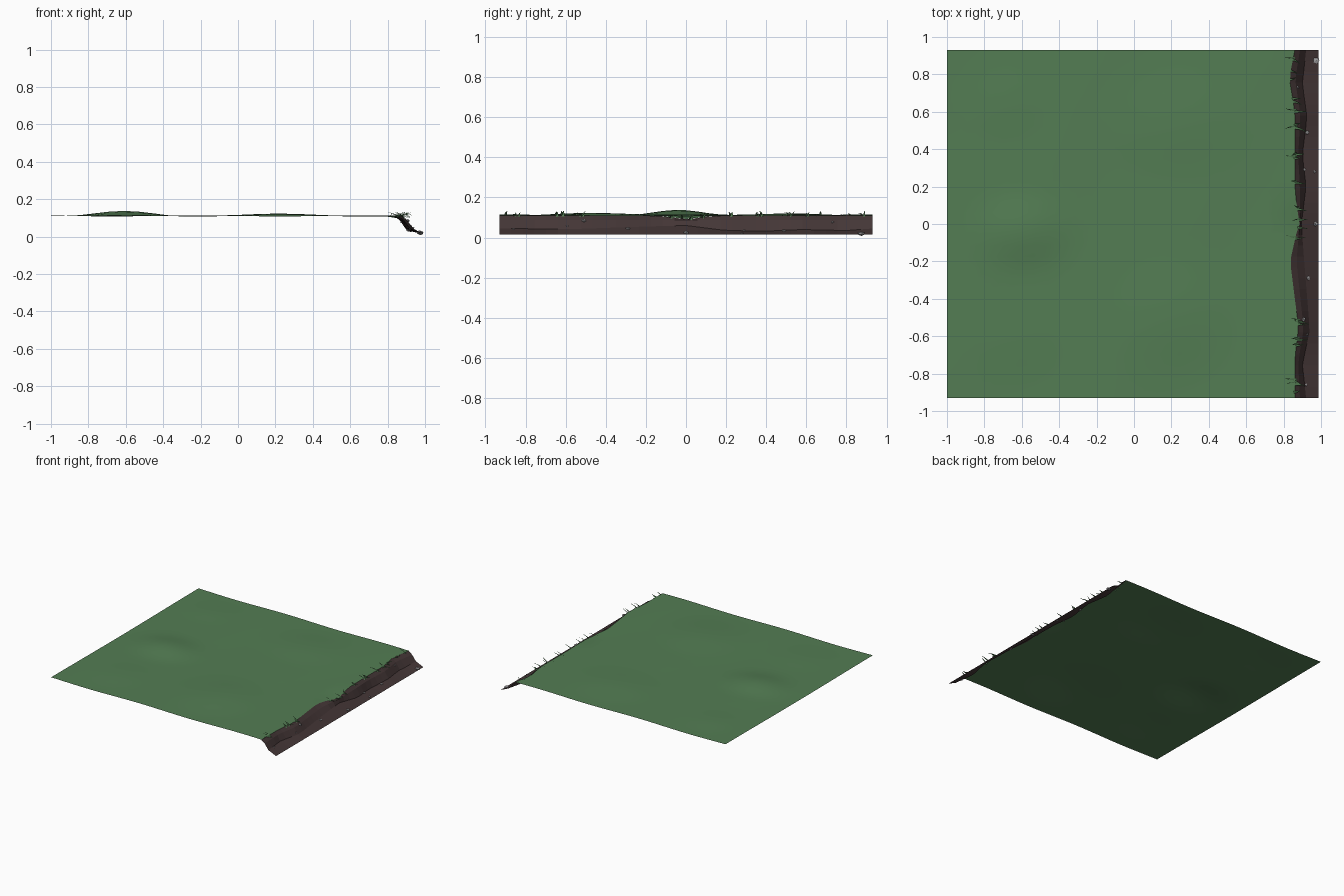
import bpy, bmesh, math, random
from mathutils import Vector

if "Cube" in bpy.data.objects:
    bpy.data.objects.remove(bpy.data.objects["Cube"])
random.seed(4)


def material(name, rgb):
    m = bpy.data.materials.new(name)
    m.diffuse_color = (*rgb, 1)
    m.use_nodes = True
    m.node_tree.nodes["Principled BSDF"].inputs["Base Color"].default_value = m.diffuse_color
    return m


GRASS = material("grass green", (0.087, 0.205, 0.087))
DIRT = material("dirt brown", (0.058, 0.037, 0.037))
STONE = material("stone grey", (0.33, 0.32, 0.33))


def finish(bm, name, mat, smooth):
    me = bpy.data.meshes.new(name)
    bm.to_mesh(me)
    bm.free()
    me.materials.append(mat)
    for p in me.polygons:
        p.use_smooth = smooth
    ob = bpy.data.objects.new(name, me)
    bpy.context.collection.objects.link(ob)
    return ob


def sheet(bm, rows):
    """Join rows of points into a grid of faces."""
    vs = [[bm.verts.new(p) for p in r] for r in rows]
    for a, b in zip(vs, vs[1:]):
        for i in range(len(a) - 1):
            bm.faces.new((a[i], b[i], b[i + 1], a[i + 1]))


def interp(pts, t):
    for (a, u), (b, v) in zip(pts, pts[1:]):
        if t <= b:
            return u + (v - u) * (t - a) / (b - a)
    return pts[-1][1]


# Wavy lines along the bank: grass edge and slope fold, as (y, x)
EDGE = [(-.93, .86), (-.72, .86), (-.55, .88), (-.4, .86), (-.2, .835), (-.04, .87),
        (0, .885), (.1, .87), (.2, .86), (.6, .86), (.78, .83), (.93, .86)]
FOLD = [(-.93, .92), (-.75, .90), (-.57, .94), (-.2, .91), (0, .895), (.2, .92),
        (.37, .90), (.57, .925), (.75, .90), (.93, .92)]
FOLD_Z = [(-.93, .045), (-.57, .042), (-.2, .055), (0, .06), (.2, .035), (.4, .032),
          (.57, .04), (.8, .035), (.93, .045)]
# Low mounds: x, y, radius x, radius y, height
MOUNDS = [(-.6, -.04, .32, .25, .024), (.22, -.5, .4, .4, .012), (.2, .55, .4, .35, .010),
          (-.7, .65, .25, .25, .006), (-.6, -.6, .3, .3, .006)]


def ground_z(x, y):
    z = .111 + .003 * math.sin(x * 7) * math.cos(y * math.pi / .93)
    for cx, cy, rx, ry, h in MOUNDS:
        d = math.hypot((x - cx) / rx, (y - cy) / ry)
        if d < 1:
            z += h * (1 + math.cos(math.pi * d)) / 2
    # droop where the turf overhangs the bank
    if x > .8:
        z -= .018 * math.exp(-(y / .1) ** 2) * min((x - .8) / .08, 1)
    return max(z, .108) if x < .8 else z


N = 32
YS = [-.93 + 1.86 * i / N for i in range(N + 1)]

# Turf
bm = bmesh.new()
rows = []
for i in range(25):
    t = i / 24
    row = []
    for y in YS:
        x = -1 + t * (interp(EDGE, y) + 1)
        row.append((x, y, ground_z(x, y)))
    rows.append(row)
sheet(bm, rows)
finish(bm, "turf", GRASS, True)


# Earth bank
def bank_profile(y):
    e, f, fz = interp(EDGE, y), interp(FOLD, y), interp(FOLD_Z, y)
    return [(e - .003, ground_z(e, y) - .001), (e * .55 + f * .45, .088), (f, fz), (.987, .015)]


bm = bmesh.new()
sheet(bm, [[(bank_profile(y)[k][0], y, bank_profile(y)[k][1]) for y in YS] for k in range(4)])
finish(bm, "earth_bank", DIRT, False)

# Stones set into the bank: y, x, size
bm = bmesh.new()
for y, x, s in [(.875, .975, .021), (0, .97, .016), (-.29, .932, .014), (.49, .925, .013),
                (.28, .965, .010), (.73, .875, .009), (-.51, .905, .014), (-.86, .92, .008),
                (-.59, .925, .008), (.29, .91, .011)]:
    z = interp(bank_profile(y), x)
    vs = bmesh.ops.create_icosphere(bm, subdivisions=1, radius=s)["verts"]
    for v in vs:
        v.co *= random.uniform(.7, 1.05)
        v.co.z *= .7
        v.co += Vector((x, y, z))
finish(bm, "bank_stones", STONE, False)

# Grass blades along the edge: curved tapering ribbons
bm = bmesh.new()


def blade(y, x0, reach, rise, skew, width):
    rows = []
    z0 = ground_z(x0, y) - .008
    for k in range(5):
        t = k / 4
        w = width * (1 - .85 * t)
        x = x0 + reach * t
        z = z0 + rise * (1.6 * t - .6 * t * t)
        c = y + skew * t * t
        rows.append([(x, c - w, z), (x, c + w, z + w * .4)])
    sheet(bm, rows)


for y in [.88, .82, .77, .67, .655, .6, .53, .515, .37, .35, .22, .08, .02, -.02, -.08,
          -.52, -.535, -.62, -.65, -.84, -.855, -.9]:
    e = interp(EDGE, y)
    blade(y, e - .012, random.uniform(.04, .075), random.uniform(.012, .028),
          random.uniform(-.025, .015), random.uniform(.006, .009))
    if random.random() < .65:
        blade(y + .008, e + .012, -random.uniform(.03, .065), random.uniform(.015, .03),
              random.uniform(-.015, .02), random.uniform(.005, .008))
finish(bm, "grass_blades", GRASS, False)
